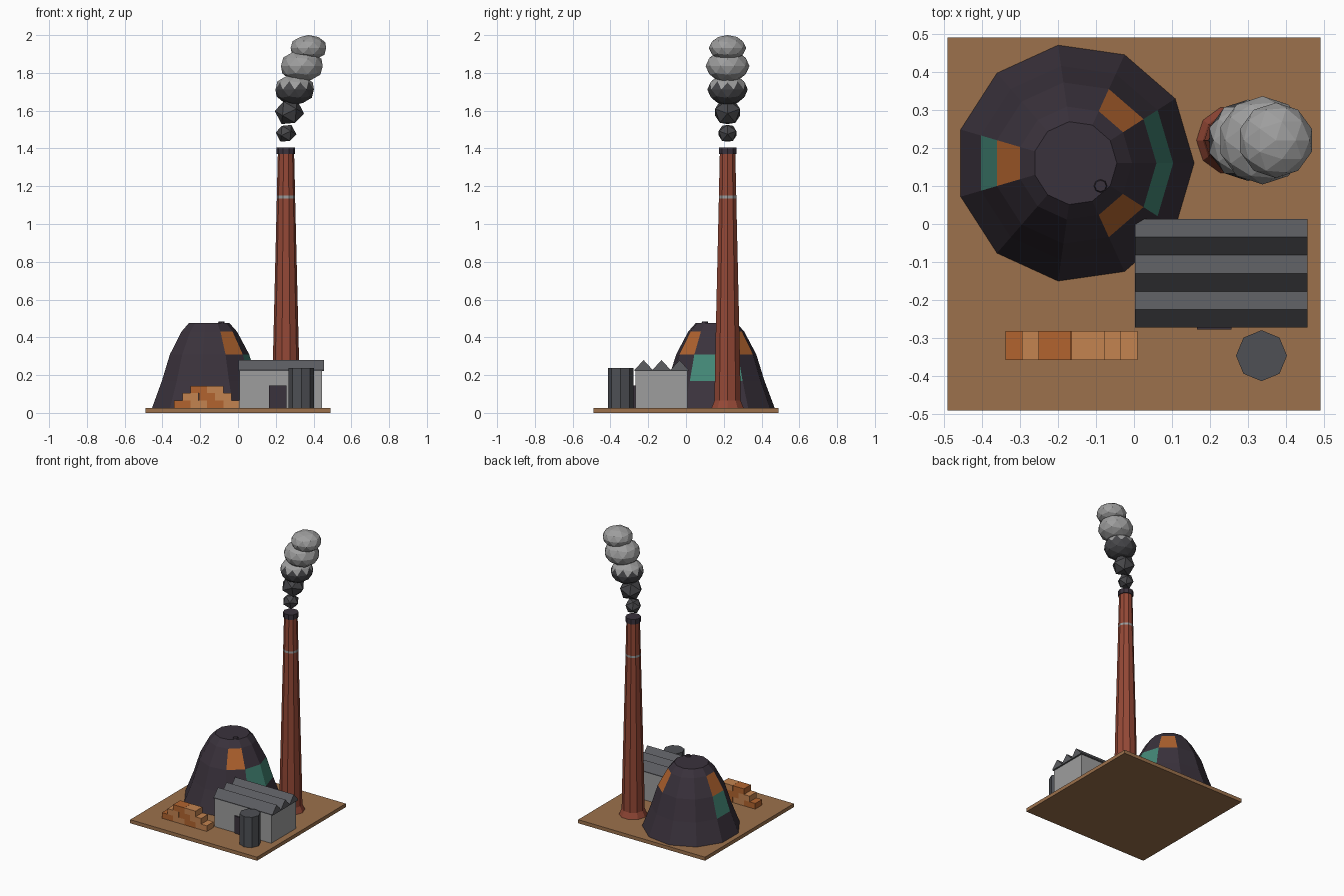
import bpy, bmesh, math
from mathutils import Matrix, Vector

if "Cube" in bpy.data.objects:
    bpy.data.objects.remove(bpy.data.objects["Cube"])


def material(name, rgb):
    lin = [(c / 255 / 12.92) if c < 10 else ((c / 255 + 0.055) / 1.055) ** 2.4 for c in rgb]
    m = bpy.data.materials.new(name)
    m.use_nodes = True
    m.diffuse_color = (*lin, 1)
    m.node_tree.nodes["Principled BSDF"].inputs["Base Color"].default_value = (*lin, 1)
    return m


WOOD = material("base brown", (156, 113, 76))
DARK = material("charcoal purple", (58, 50, 60))
TEAL = material("patina teal", (67, 134, 117))
ORANGE = material("rust orange", (178, 100, 47))
BRICK = material("brick red", (148, 72, 54))
PALE = material("light grey", (158, 158, 158))
SOOT = material("soot grey", (70, 70, 73))
ROOF = material("roof grey", (92, 93, 97))
TAN = material("crate tan", (195, 131, 80))
STEEL = material("barrel grey", (78, 80, 85))


def finish(name, bm, mats, loc=(0, 0, 0)):
    bmesh.ops.recalc_face_normals(bm, faces=bm.faces)
    me = bpy.data.meshes.new(name)
    bm.to_mesh(me)
    bm.free()
    for m in mats:
        me.materials.append(m)
    ob = bpy.data.objects.new(name, me)
    ob.location = loc
    bpy.context.scene.collection.objects.link(ob)
    return ob


def box(name, lo, hi, mat):
    bm = bmesh.new()
    lo, hi = Vector(lo), Vector(hi)
    bmesh.ops.create_cube(bm, size=1, matrix=Matrix.Translation((lo + hi) / 2) @ Matrix.Diagonal((*(hi - lo), 1)))
    return finish(name, bm, [mat])


def lathe(name, profile, sides, centre, mats, rule=lambda ring, sector: 0):
    """Faceted turned shape; rule picks the material from ring and sector."""
    bm = bmesh.new()
    rings = []
    for r, z in profile:
        angles = [2 * math.pi * i / sides for i in range(sides)]
        rings.append([bm.verts.new((r * math.cos(a), r * math.sin(a), z)) for a in angles])
    for k in range(len(rings) - 1):
        for i in range(sides):
            j = (i + 1) % sides
            f = bm.faces.new((rings[k][i], rings[k][j], rings[k + 1][j], rings[k + 1][i]))
            f.material_index = rule(k, i)
    bm.faces.new(rings[0])
    bm.faces.new(rings[-1])
    return finish(name, bm, mats, (*centre, 0))


# Ground slab
box("base", (-0.49, -0.49, 0), (0.49, 0.49, 0.025), WOOD)


# Spoil heap with coloured patches
def heap_patch(ring, sector):
    if ring == 1 and sector in (0, 5, 10):
        return 1
    if ring == 2 and sector in (1, 5, 9):
        return 2
    return 0


lathe("heap", [(0.315, 0.02), (0.258, 0.17), (0.214, 0.31), (0.15, 0.43), (0.11, 0.475)],
      11, (-0.155, 0.16), [DARK, TEAL, ORANGE], heap_patch)
lathe("heap_knob", [(0.022, 0.46), (0.015, 0.484)], 8, (-0.088, 0.1), [DARK])

# Chimney with flared foot, pale band and dark rim
CHIMNEY = (0.254, 0.22)
lathe("chimney", [(0.092, 0.02), (0.073, 0.065), (0.069, 0.29), (0.0485, 1.135), (0.0485, 1.15), (0.043, 1.38)],
      10, CHIMNEY, [BRICK, PALE], lambda ring, sector: int(ring == 3))
lathe("chimney_rim", [(0.049, 1.37), (0.049, 1.405)], 10, CHIMNEY, [DARK])


# Smoke puffs, sooty below and pale above
def puff(name, x, z, r, squash, detail, pale_from):
    bm = bmesh.new()
    bmesh.ops.create_icosphere(bm, subdivisions=detail, radius=r)
    if detail == 1:
        bmesh.ops.rotate(bm, verts=bm.verts, matrix=Matrix.Rotation(math.radians(31.7), 3, 'Y'))
    for f in bm.faces:
        f.material_index = int(f.calc_center_median().z > pale_from * r)
    bmesh.ops.scale(bm, vec=(1, 1, squash), verts=bm.verts)
    finish(name, bm, [SOOT, PALE], (x, CHIMNEY[1], z))


puff("smoke_1", 0.254, 1.48, 0.055, 0.95, 1, 2)
puff("smoke_2", 0.272, 1.592, 0.078, 0.95, 1, 2)
puff("smoke_3", 0.3, 1.712, 0.107, 0.77, 2, 0.3)
puff("smoke_4", 0.338, 1.836, 0.116, 0.74, 2, -2)
puff("smoke_5", 0.373, 1.932, 0.099, 0.69, 2, -2)

# Workshop: walls, ridged roof, door
box("workshop_walls", (0.008, -0.268, 0.02), (0.445, 0.007, 0.226), PALE)
bm = bmesh.new()
ridges, y0, step = 3, -0.272, 0.095
outline = [(y0 + i * step / 2, 0.28 if i % 2 else 0.228) for i in range(2 * ridges + 1)]
outline += [(y0 + ridges * step, 0.222), (y0, 0.222)]
end = bm.faces.new([bm.verts.new((0.002, y, z)) for y, z in outline])
side = bmesh.ops.extrude_face_region(bm, geom=[end])
bmesh.ops.translate(bm, vec=(0.454, 0, 0), verts=[v for v in side["geom"] if isinstance(v, bmesh.types.BMVert)])
finish("workshop_roof", bm, [ROOF])
box("workshop_door", (0.165, -0.277, 0.025), (0.256, -0.268, 0.145), DARK)

# Barrel
lathe("barrel", [(0.067, 0.01), (0.067, 0.237)], 8, (0.335, -0.346), [STEEL])

# Stepped stack of crates
W, H = 0.087, 0.0395
for row in range(3):
    for i in range(4 - row):
        x = -0.338 + row * W / 2 + i * W
        z = 0.025 + row * H
        box(f"crate_{row + 1}_{i + 1}", (x, -0.357, z), (x + W - 0.001, -0.281, z + H),
            TAN if (row + i) % 2 else ORANGE)
